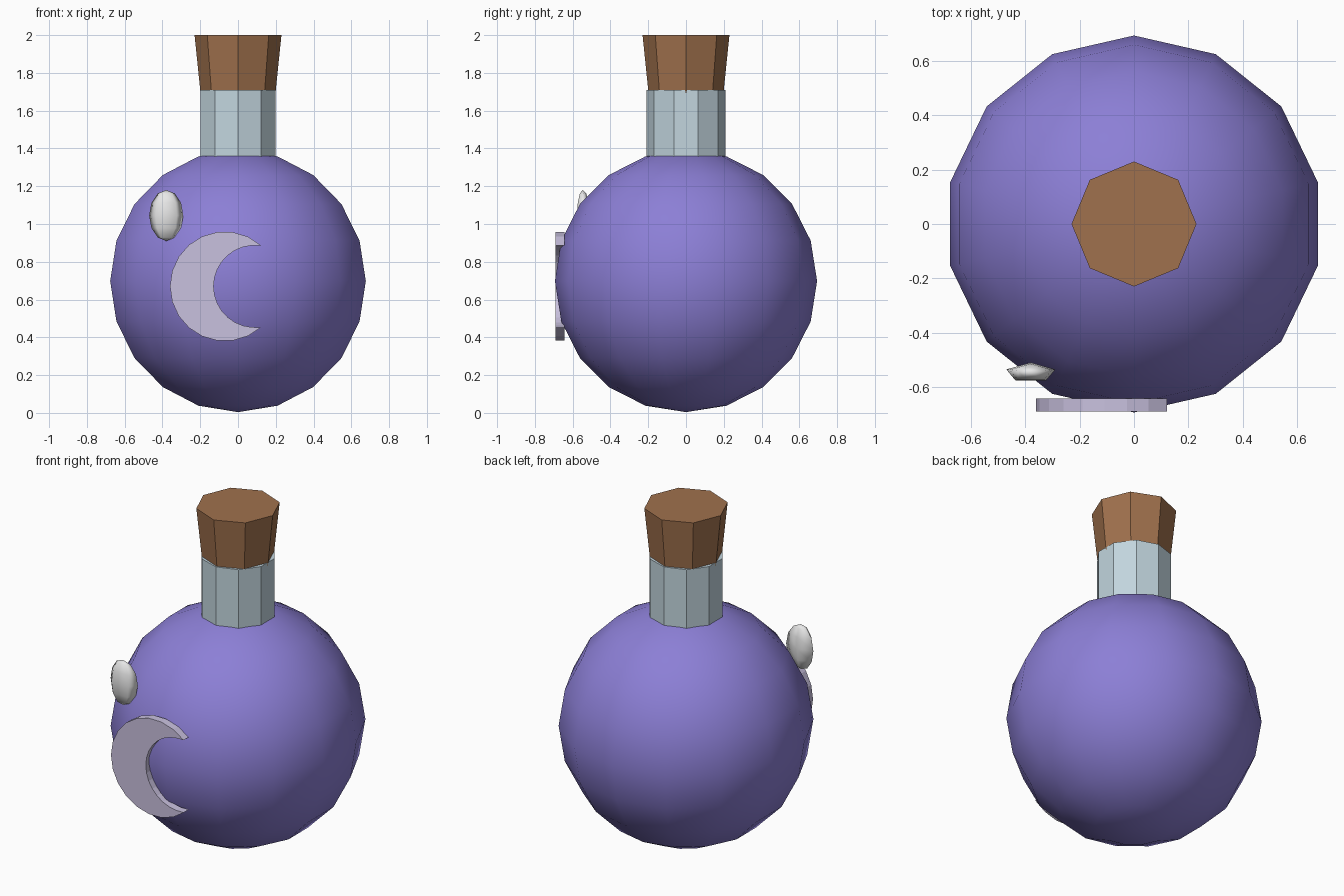
import bpy, bmesh
from math import sin, cos, radians
from mathutils import Matrix

cube = bpy.data.objects.get("Cube")
if cube:
    bpy.data.objects.remove(cube, do_unlink=True)


def material(name, hex_code):
    """Flat colour from an sRGB hex code, stored as linear values."""
    srgb = [int(hex_code[i:i + 2], 16) / 255 for i in (0, 2, 4)]
    color = [((c + 0.055) / 1.055) ** 2.4 for c in srgb] + [1]
    mat = bpy.data.materials.new(name)
    mat.use_nodes = True
    mat.diffuse_color = color
    mat.node_tree.nodes["Principled BSDF"].inputs["Base Color"].default_value = color
    return mat


def finish(bm, name, mat, smooth=False):
    bmesh.ops.recalc_face_normals(bm, faces=bm.faces)
    for face in bm.faces:
        face.smooth = smooth
    mesh = bpy.data.meshes.new(name)
    bm.to_mesh(mesh)
    bm.free()
    mesh.materials.append(mat)
    obj = bpy.data.objects.new(name, mesh)
    bpy.context.collection.objects.link(obj)
    return obj


def ellipsoid(name, mat, center, size, segments, rings):
    bm = bmesh.new()
    bmesh.ops.create_uvsphere(bm, u_segments=segments, v_segments=rings, radius=1,
                              matrix=Matrix.LocRotScale(center, None, size))
    finish(bm, name, mat, smooth=True)


def tapered(name, mat, sides, r_low, r_high, z_low, z_high):
    bm = bmesh.new()
    bmesh.ops.create_cone(bm, cap_ends=True, segments=sides, radius1=r_low,
                          radius2=r_high, depth=z_high - z_low,
                          matrix=Matrix.Translation((0, 0, (z_low + z_high) / 2)))
    finish(bm, name, mat)


def arc(cx, cz, radius, start, end, steps):
    angles = [radians(start + (end - start) * i / steps) for i in range(steps + 1)]
    return [(cx + radius * cos(a), cz + radius * sin(a)) for a in angles]


purple = material("potion purple", "8C7FD6")
glass = material("pale blue glass", "C2D5DE")
cork = material("cork brown", "A0714D")
lilac = material("pale lilac", "C9C1DF")
white = material("glint white", "E8E8E8")

# Round bottle body, neck and stopper
ellipsoid("bottle_body", purple, (0, 0, 0.698), (0.694, 0.694, 0.694), 14, 10)
tapered("bottle_neck", glass, 10, 0.208, 0.208, 1.3, 1.71)
tapered("cork_stopper", cork, 8, 0.197, 0.23, 1.68, 2.0)

# Glint on the upper right of the front
ellipsoid("glass_glint", white, (-0.38, -0.547, 1.045), (0.095, 0.037, 0.135), 5, 6)

# Crescent plate: outer arc round the left, inner arc back to the first tip
outline = arc(-0.07, 0.67, 0.29, 48.5, 311.5, 16)
outline += arc(0.088, 0.67, 0.217, 278, 82, 16)[1:-1]
bm = bmesh.new()
plate = bm.faces.new([bm.verts.new((x, -0.69, z)) for x, z in outline])
back = bmesh.ops.extrude_face_region(bm, geom=[plate], use_keep_orig=True)["geom"]
bmesh.ops.translate(bm, vec=(0, 0.047, 0),
                    verts=[v for v in back if isinstance(v, bmesh.types.BMVert)])
finish(bm, "crescent_emblem", lilac)
